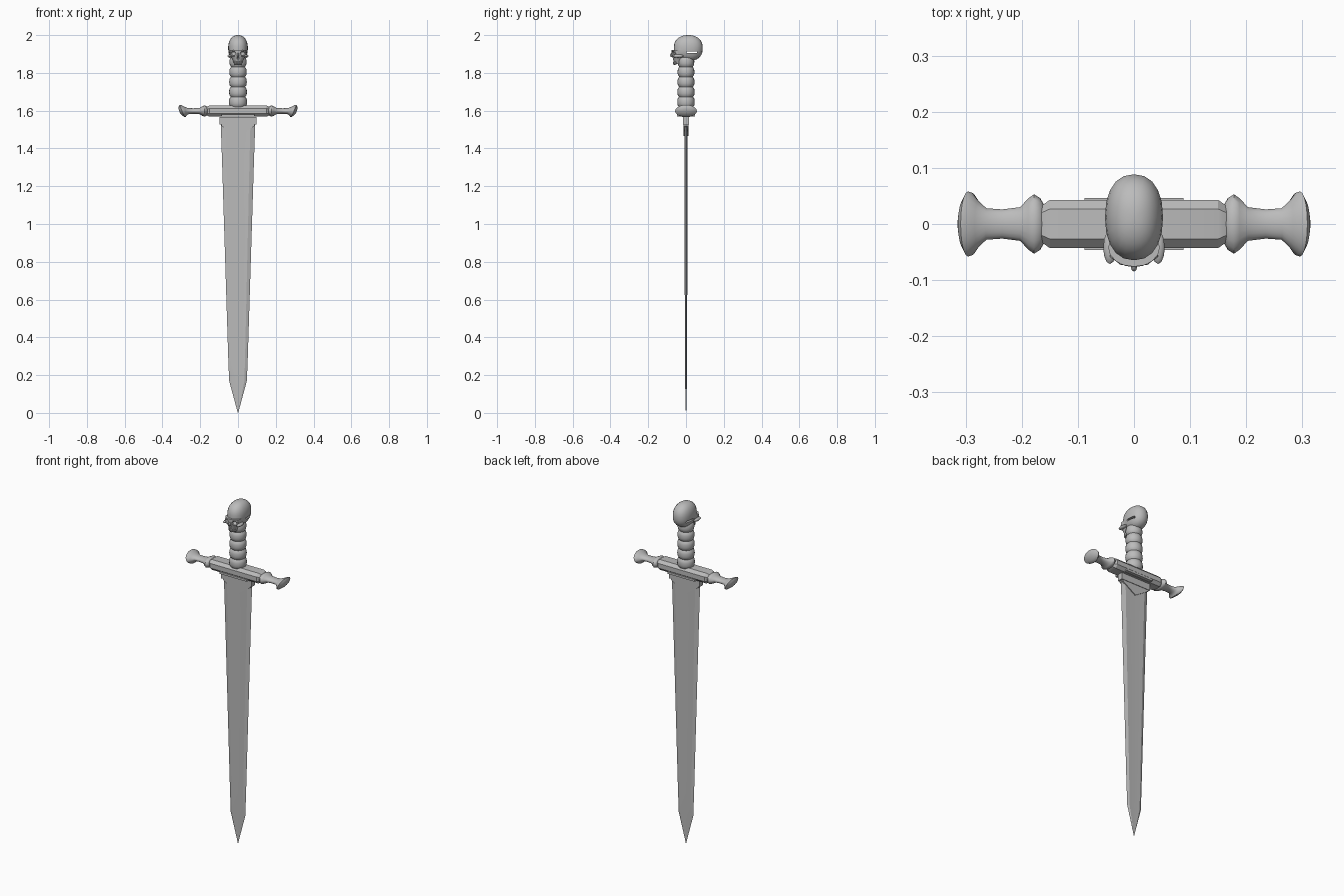
import bpy, bmesh, math
from mathutils import Vector

if "Cube" in bpy.data.objects:
    bpy.data.objects.remove(bpy.data.objects["Cube"], do_unlink=True)

steel = bpy.data.materials.new("grey_steel")
steel.use_nodes = True
GREY = (0.5, 0.5, 0.5, 1)
steel.diffuse_color = GREY
for node in steel.node_tree.nodes:
    if node.type == "BSDF_PRINCIPLED":
        node.inputs["Base Color"].default_value = GREY


def finish(name, bm, angle=40):
    bmesh.ops.recalc_face_normals(bm, faces=bm.faces)
    mesh = bpy.data.meshes.new(name)
    bm.to_mesh(mesh)
    bm.free()
    mesh.materials.append(steel)
    ob = bpy.data.objects.new(name, mesh)
    bpy.context.collection.objects.link(ob)
    smooth(ob, angle)
    return ob


def smooth(ob, angle):
    bpy.ops.object.select_all(action="DESELECT")
    ob.select_set(True)
    bpy.context.view_layer.objects.active = ob
    bpy.ops.object.shade_smooth_by_angle(angle=math.radians(angle))


def loft(name, rings, angle=40):
    """Skin a list of equal-length point rings and cap both ends."""
    bm = bmesh.new()
    loops = [[bm.verts.new(p) for p in ring] for ring in rings]
    n = len(loops[0])
    for a, b in zip(loops, loops[1:]):
        for i in range(n):
            j = (i + 1) % n
            bm.faces.new((a[i], a[j], b[j], b[i]))
    bm.faces.new(loops[0])
    bm.faces.new(loops[-1])
    return finish(name, bm, angle)


def circle(n, start=0.0):
    angles = [math.tau * (i + start) / n for i in range(n)]
    return [(math.cos(a), math.sin(a)) for a in angles]


def ellipsoid(name, centre, radii, segments=16, box=1.0):
    bm = bmesh.new()
    bmesh.ops.create_uvsphere(bm, u_segments=segments, v_segments=segments * 3 // 4, radius=1)
    for v in bm.verts:
        v.co = Vector([c + r * math.copysign(abs(k) ** box, k)
                       for c, r, k in zip(centre, radii, v.co)])
    return finish(name, bm, 50)


def block(name, centre, size):
    bm = bmesh.new()
    bmesh.ops.create_cube(bm, size=1)
    for v in bm.verts:
        v.co = Vector([c + s * k for c, s, k in zip(centre, size, v.co)])
    return finish(name, bm)


def combine(target, other, operation):
    """Apply a boolean and discard the second object."""
    other.hide_render = True
    mod = target.modifiers.new("boolean", "BOOLEAN")
    mod.operation, mod.object, mod.solver = operation, other, "EXACT"
    bpy.context.view_layer.objects.active = target
    bpy.ops.object.modifier_apply(modifier=mod.name)
    bpy.data.objects.remove(other, do_unlink=True)


# Blade: flat faces with ground edges, tapering to a short point
SECTION = [(1, 0), (0.72, 1), (0, 0.85), (-0.72, 1), (-1, 0), (-0.72, -1), (0, -0.85), (0.72, -1)]
BLADE = [(0, 0.001, 0.001), (0.17, 0.047, 0.005), (0.3, 0.052, 0.006),
         (1.35, 0.085, 0.008), (1.55, 0.092, 0.009)]
loft("blade", [[(w * x, t * y, z) for x, y in SECTION] for z, w, t in BLADE], 15)

# Pointed collar where the blade meets the guard
outline = [(-0.088, 1.56), (-0.088, 1.52), (0, 1.465), (0.088, 1.52), (0.088, 1.56)]
loft("blade_collar", [[(x, y, z) for x, z in outline] for y in (-0.013, 0.013)], 20)
block("collar_band", (0, 0, 1.547), (0.195, 0.032, 0.038))
block("guard_plate", (0, 0, 1.575), (0.176, 0.093, 0.012))

# Guard: chamfered bar
OCTAGON = [(1, 0.45), (0.62, 1), (-0.62, 1), (-1, 0.45),
           (-1, -0.45), (-0.62, -1), (0.62, -1), (1, -0.45)]
BAR = [(-0.165, 0.75), (-0.15, 1), (0.15, 1), (0.165, 0.75)]
loft("guard_bar", [[(x, 0.043 * s * a, 1.598 + 0.03 * s * b) for a, b in OCTAGON]
                   for x, s in BAR], 30)

# Guard arms: collar, waist and slanted flared end (x, half depth, slant)
ARM = [(0.158, 0.03, 0), (0.167, 0.046, 0), (0.178, 0.053, 0), (0.188, 0.046, 0),
       (0.203, 0.03, 0), (0.235, 0.026, 0), (0.263, 0.028, 0.1), (0.278, 0.042, 0.25),
       (0.289, 0.056, 0.4), (0.296, 0.058, 0.4), (0.304, 0.043, 0.4), (0.311, 0.02, 0.3)]
for side, label in ((1, "left"), (-1, "right")):
    loft("guard_arm_" + label,
         [[(side * (x + slant * 0.56 * r * b), r * a, 1.598 + 0.56 * r * b)
           for a, b in circle(20)] for x, r, slant in ARM], 50)

# Grip: stacked rounded rings
BEADS, STEPS, BOTTOM, TOP = 5, 6, 1.62, 1.885
grip = []
for i in range(BEADS * STEPS + 1):
    t = i / (BEADS * STEPS)
    r = 0.039 + 0.009 * math.sqrt(abs(math.sin(math.pi * i / STEPS))) - 0.003 * t
    grip.append([(r * a, r * b * 0.97, BOTTOM + (TOP - BOTTOM) * t) for a, b in circle(20)])
loft("grip", grip, 50)

# Skull pommel: cranium, upper jaw and cheekbones joined together
skull = ellipsoid("skull_pommel", (0, 0.012, 1.931), (0.052, 0.077, 0.069), 20, 0.88)
JAW = [(1.846, 0.02, 0.02), (1.87, 0.028, 0.026), (1.895, 0.042, 0.035), (1.922, 0.046, 0.034)]
combine(skull, loft("jaw", [[(w * a, -0.042 + d * b, z) for a, b in circle(16)]
                            for z, w, d in JAW]), "UNION")
for side in (1, -1):
    combine(skull, ellipsoid("cheek", (side * 0.043, -0.042, 1.889), (0.012, 0.03, 0.009), 12), "UNION")

# Eye sockets, nose hollow and the slot under the cranium
for side in (1, -1):
    combine(skull, ellipsoid("socket", (side * 0.024, -0.073, 1.904), (0.013, 0.02, 0.012), 12), "DIFFERENCE")
combine(skull, ellipsoid("nose_hollow", (0, -0.078, 1.878), (0.007, 0.014, 0.009), 10), "DIFFERENCE")
combine(skull, block("slot", (0, 0.03, 1.909), (0.2, 0.055, 0.01)), "DIFFERENCE")
smooth(skull, 40)

# Brow rims, nose bone and teeth
for side, label in ((1, "left"), (-1, "right")):
    loop = circle(16)
    rim = []
    for a, b in loop + loop[:1]:
        rim.append([(side * (0.024 + a * (0.015 + 0.004 * c)),
                     -0.069 + 0.012 * max(a, 0) + 0.004 * d,
                     1.904 + b * (0.013 + 0.004 * c)) for c, d in circle(8)])
    loft("eye_rim_" + label, rim, 60)
ellipsoid("nose_bone", (0, -0.075, 1.894), (0.006, 0.01, 0.011), 10)
for i in range(6):
    a = math.radians(-90 + (i - 2.5) * 22)
    ellipsoid("tooth_%d" % (i + 1), (0.022 * math.cos(a), -0.042 + 0.022 * math.sin(a), 1.853),
              (0.0045, 0.0045, 0.011), 8)
